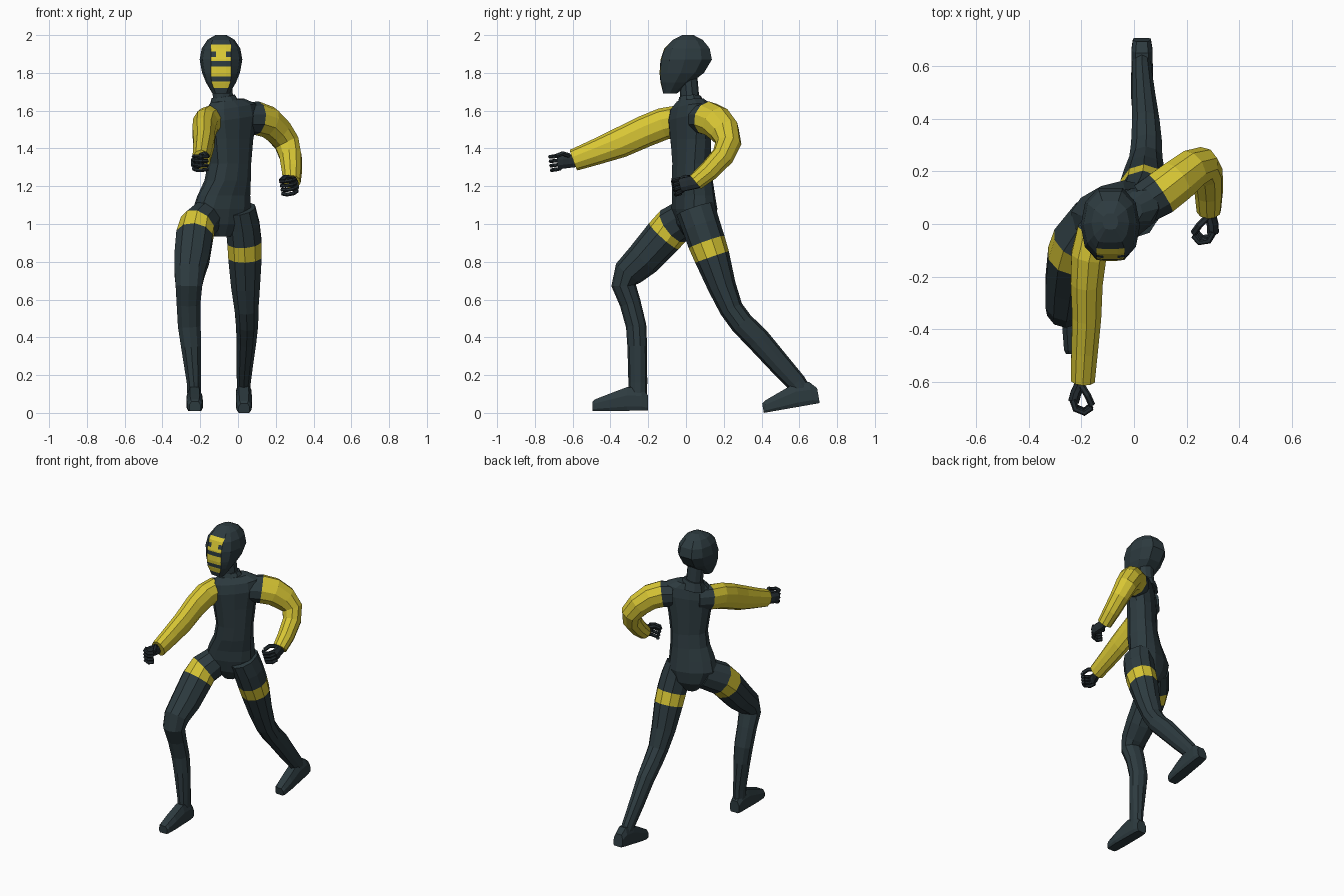
import bpy, bmesh, math
from mathutils import Vector

if "Cube" in bpy.data.objects:
    bpy.data.objects.remove(bpy.data.objects["Cube"])


def material(name, rgb):
    m = bpy.data.materials.new(name)
    m.diffuse_color = (*rgb, 1)
    m.use_nodes = True
    m.node_tree.nodes["Principled BSDF"].inputs["Base Color"].default_value = m.diffuse_color
    return m


SUIT = material("slate suit", (0.026, 0.043, 0.050))
YELLOW = material("yellow panels", (0.69, 0.57, 0.035))
GLOVE = material("dark gloves", (0.017, 0.025, 0.030))


def loft(name, rings, mats, rule=lambda i, j: 0):
    """Skin a stack of equal-length rings; rule(ring, side) picks the colour."""
    bm = bmesh.new()
    vs = [[bm.verts.new(p) for p in r] for r in rings]
    n = len(vs[0])
    for i in range(len(vs) - 1):
        for j in range(n):
            k = (j + 1) % n
            f = bm.faces.new((vs[i][j], vs[i][k], vs[i + 1][k], vs[i + 1][j]))
            f.material_index = rule(i, j)
    bm.faces.new(vs[0]).material_index = rule(0, 0)
    bm.faces.new(vs[-1]).material_index = rule(len(vs) - 2, 0)
    bmesh.ops.recalc_face_normals(bm, faces=bm.faces)
    me = bpy.data.meshes.new(name)
    bm.to_mesh(me)
    bm.free()
    for m in mats:
        me.materials.append(m)
    ob = bpy.data.objects.new(name, me)
    bpy.context.collection.objects.link(ob)
    return ob


def limb(name, stations, lateral, mats, rule=lambda i, j: 0, sides=10):
    """Tube through (x, y, z, lateral radius, depth radius) stations."""
    pts = [Vector(s[:3]) for s in stations]
    rings = []
    for i, s in enumerate(stations):
        a, b = pts[max(i - 1, 0)], pts[min(i + 1, len(pts) - 1)]
        t = (b - a).normalized()
        u = Vector(lateral)
        u = (u - t * u.dot(t)).normalized()
        v = t.cross(u)
        rings.append([pts[i] + u * s[3] * math.cos(q) + v * s[4] * math.sin(q)
                      for q in (math.tau * (k + 0.5) / sides for k in range(sides))])
    return loft(name, rings, mats, rule)


# Torso: stacked ovals that twist toward the reaching arm
# x, y, z, half width, half depth, twist in degrees, shoulder tilt
torso = [(-.085, .05, .935, .045, .06, 15, 0), (-.085, .05, 1.0, .12, .095, 20, 0),
         (-.085, .045, 1.08, .16, .107, 22, 0), (-.075, .04, 1.15, .145, .1, 25, 0),
         (-.055, .033, 1.23, .125, .097, 30, 0), (-.045, .03, 1.32, .118, .09, 33, 0),
         (-.045, .025, 1.45, .135, .088, 35, 0), (-.04, .022, 1.56, .16, .088, 33, .02),
         (-.04, .022, 1.62, .15, .075, 33, .02), (-.055, .022, 1.655, .095, .055, 33, .01)]
rings = []
for x, y, z, a, b, yaw, tilt in torso:
    c, s = math.cos(math.radians(yaw)), math.sin(math.radians(yaw))
    ring = []
    for k in range(12):
        q = math.tau * k / 12
        u, v = [math.copysign(abs(w) ** 0.85, w) for w in (math.cos(q), math.sin(q))]
        ring.append((x + u * a * c - v * b * s, y + u * a * s + v * b * c, z + tilt * u))
    rings.append(ring)
loft("torso", rings, [SUIT])

# Neck and collar
limb("neck", [(-.075, .025, 1.6, .065, .055), (-.08, .02, 1.67, .056, .05),
              (-.085, .01, 1.78, .055, .05)], (1, 0, 0), [SUIT])
limb("collar", [(-.07, .025, 1.62, .09, .075), (-.078, .022, 1.675, .065, .058)],
     (1, 0, 0), [SUIT])

# Head: z, front y, back y, half width; rows are cut at the face bar edges
HEAD = [(1.69, -.12, -.05, .045), (1.75, -.135, .03, .08), (1.80, -.14, .095, .1),
        (1.87, -.135, .137, .113), (1.93, -.115, .125, .102),
        (1.975, -.07, .088, .072), (2.0, -.02, .04, .03)]
BARS = [(1.72, 1.755), (1.78, 1.835), (1.862, 1.885), (1.912, 1.95)]
EYES = (1.885, 1.912)


def head_at(z):
    for p, q in zip(HEAD, HEAD[1:]):
        if z <= q[0]:
            f = (z - p[0]) / (q[0] - p[0])
            return [a + (b - a) * f for a, b in zip(p[1:], q[1:])]


levels = sorted({h[0] for h in HEAD} | {z for b in BARS for z in b})
rings = []
for z in levels:
    f, b, w = head_at(z)
    mid, half, face = (f + b) / 2, (b - f) / 2, min(.053, w * .62)
    side = [(face * .5, -1), (face, -.97), (w * .86, -.65), (w, -.05),
            (w * .85, .6), (w * .42, 1)]
    prof = side + [(-x, y) for x, y in reversed(side)]
    rings.append([(-.09 + x, mid + y * half, z) for x, y in prof])


def face_rule(i, j):
    z = (levels[i] + levels[i + 1]) / 2
    if j == 11 and EYES[0] < z < EYES[1]:
        return 1
    return int(j in (0, 10, 11) and any(a < z < b for a, b in BARS))


loft("head", rings, [SUIT, YELLOW], face_rule)

# Arms
limb("reaching_arm",
     [(-.10, .02, 1.55, .07, .075), (-.15, -.04, 1.545, .075, .083),
      (-.172, -.12, 1.53, .07, .085), (-.18, -.22, 1.49, .064, .084),
      (-.18, -.35, 1.43, .058, .08), (-.188, -.48, 1.38, .053, .068),
      (-.195, -.595, 1.338, .048, .058)],
     (1, 0, 0), [SUIT, YELLOW], lambda i, j: int(i > 0))
limb("bent_arm",
     [(.04, .08, 1.56, .08, .085), (.10, .115, 1.56, .085, .092),
      (.16, .16, 1.54, .082, .09), (.215, .205, 1.49, .075, .082),
      (.258, .225, 1.43, .07, .068), (.278, .195, 1.36, .062, .06),
      (.285, .12, 1.28, .054, .055), (.285, .05, 1.222, .047, .047)],
     (-.7, .5, -.5), [SUIT, YELLOW], lambda i, j: int(i > 0))


# Hands: palm, four curled fingers and a thumb
def hand(name, wrist, forward, curl):
    w, f, c = Vector(wrist), Vector(forward).normalized(), Vector(curl)
    c = (c - f * c.dot(f)).normalized()
    s = f.cross(c)
    if s.z < 0:
        s = -s

    def part(label, path, r0, r1, sides):
        st = [(*(w + f * a + c * b + s * d), r0, r1) for a, b, d in path]
        limb(name + label, st, s, [GLOVE], sides=sides)

    part("_palm", [(-.02, 0, 0), (.02, -.005, 0), (.05, -.015, 0), (.085, -.02, 0)],
         .038, .022, 8)
    for k in range(4):
        d = (k - 1.5) * .022
        part(f"_finger_{k + 1}", [(.075, -.025, d), (.108, -.01, d * 1.1),
                                  (.118, .025, d * 1.1), (.095, .05, d)], .0105, .012, 6)
    part("_thumb", [(.02, .005, .03), (.05, .03, .045), (.085, .05, .035)], .013, .013, 6)


hand("reaching_hand", (-.2, -.595, 1.335), (-.12, -1, -.12), (1, 0, 0))
hand("bent_hand", (.288, .05, 1.222), (-.08, -1, -.25), (-1, 0, -.15))

# Legs with a yellow band round each thigh
limb("front_leg",
     [(-.15, .03, 1.05, .085, .1), (-.215, -.07, .988, .1, .106),
      (-.23, -.118, .935, .102, .104), (-.245, -.225, .815, .097, .095),
      (-.257, -.305, .74, .084, .082), (-.26, -.33, .675, .074, .065),
      (-.262, -.295, .58, .066, .056), (-.258, -.264, .46, .063, .054),
      (-.248, -.258, .35, .056, .052), (-.234, -.255, .16, .039, .05),
      (-.232, -.255, .07, .037, .048)],
     (1, 0, 0), [SUIT, YELLOW], lambda i, j: int(i == 1))
limb("back_leg",
     [(.01, .05, 1.08, .085, .105), (.025, .08, .99, .094, .102),
      (.034, .109, .905, .095, .1), (.037, .138, .825, .093, .094),
      (.04, .19, .67, .08, .075), (.045, .24, .55, .066, .063),
      (.048, .295, .475, .062, .063), (.045, .38, .39, .055, .065),
      (.036, .49, .265, .046, .059), (.03, .585, .16, .038, .052),
      (.03, .63, .10, .036, .045)],
     (1, 0, 0), [SUIT, YELLOW], lambda i, j: int(i == 2))


# Feet: chamfered sections from heel to toe (share of length, half width, height)
def foot(name, heel, toe):
    h, t = Vector(heel), Vector(toe)
    up = Vector((1, 0, 0)).cross(t - h).normalized()
    up = up if up.z > 0 else -up
    rings = []
    for k, w, top in [(0, .034, .08), (.12, .04, .12), (.38, .041, .125),
                      (.7, .043, .09), (.95, .038, .062), (1, .03, .05)]:
        p = h.lerp(t, k)
        side = [(w * .8, 0), (w, top * .18), (w, top * .65), (w * .6, top)]
        prof = side + [(-x, z) for x, z in reversed(side)]
        rings.append([p + Vector((x, 0, 0)) + up * z for x, z in prof])
    loft(name, rings, [SUIT])


foot("front_foot", (-.232, -.2, .012), (-.228, -.495, .01))
foot("back_foot", (.03, .708, .052), (.032, .412, 0))
